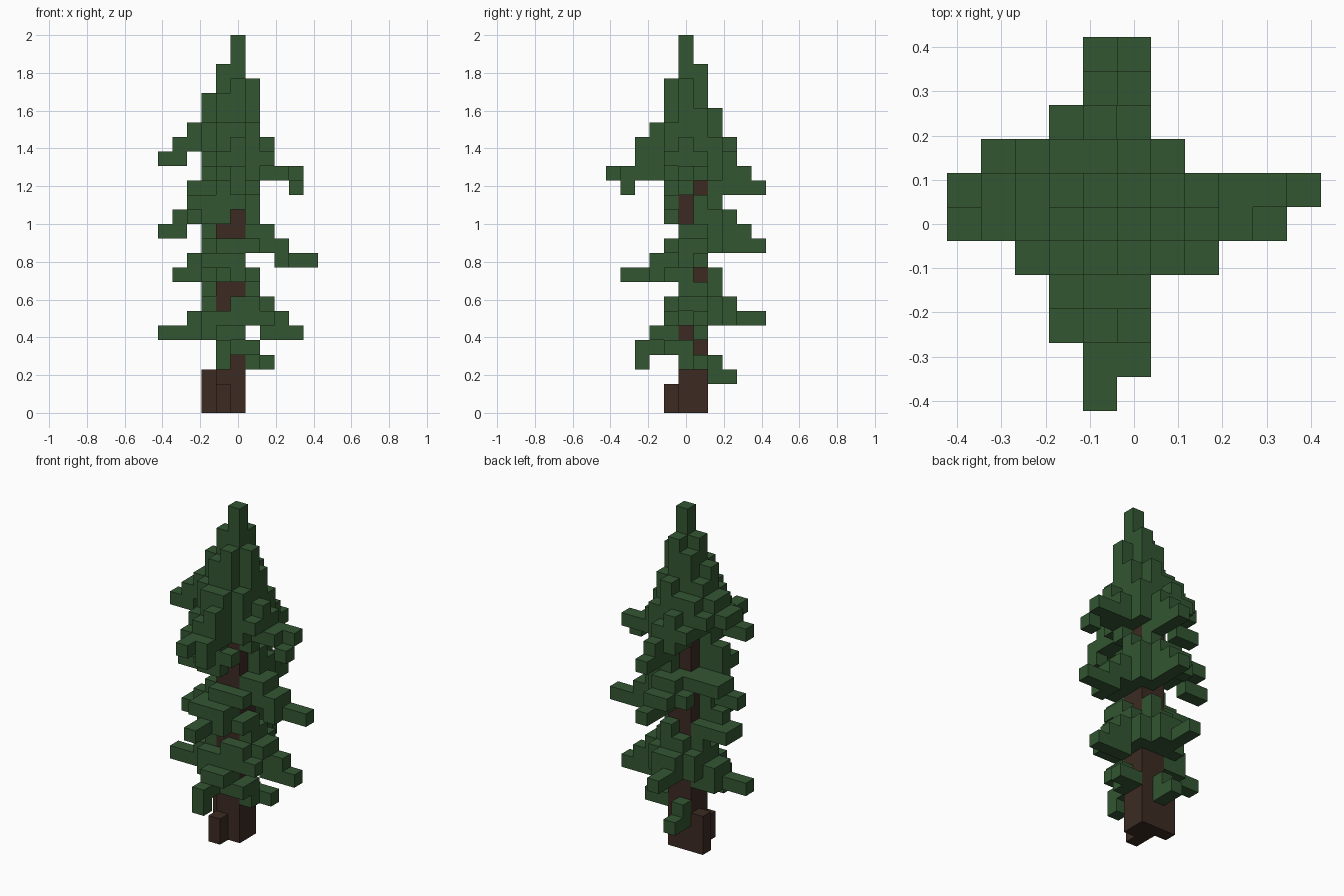
import bpy
import bmesh
from mathutils import Vector

default_cube = bpy.data.objects.get("Cube")
if default_cube:
    bpy.data.objects.remove(default_cube, do_unlink=True)

LAYERS = 26
BLOCK = 2 / LAYERS
MIDDLE = 5          # grid index of the block centred on the origin

# Lanes are the two block columns of the trunk that a bough can grow from.
LOW, HIGH, BOTH = (0,), (1,), (0, 1)
OUTER_LOW, OUTER_HIGH = (-1,), (2,)


def make_material(name, colour):
    material = bpy.data.materials.new(name)
    material.use_nodes = True
    material.diffuse_color = colour
    shader = material.node_tree.nodes["Principled BSDF"]
    shader.inputs["Base Color"].default_value = colour
    shader.inputs["Roughness"].default_value = 0.9
    return material


def column(x, y, bottom, top):
    """Blocks of one upright column, top layer included."""
    return {(x, y, z) for z in range(bottom, top + 1)}


def place(direction, distance, lane, layer):
    """Grid cell at a distance from the trunk in one of four directions."""
    return {
        "left": (5 + distance, 5 + lane, layer),
        "right": (4 - distance, 5 + lane, layer),
        "back": (4 + lane, 6 + distance, layer),
        "front": (4 + lane, 5 - distance, layer),
    }[direction]


def grow(direction, runs):
    """Cells of the horizontal runs (layer, first, last, lanes)."""
    return {
        place(direction, distance, lane, layer)
        for layer, first, last, lanes in runs
        for distance in range(first, last + 1)
        for lane in lanes
    }


def build_blocks(name, cells, others, material):
    """Mesh the outer faces of a set of grid cells."""
    bm = bmesh.new()
    corners = {}

    def vertex(point):
        key = tuple(round(value * 2) for value in point)
        if key not in corners:
            x, y, z = point
            corners[key] = bm.verts.new((
                (x - MIDDLE) * BLOCK, (y - MIDDLE) * BLOCK, (z + 0.5) * BLOCK))
        return corners[key]

    solid = cells | others
    for cell in sorted(cells):
        for axis in range(3):
            for sign in (-1, 1):
                normal = Vector((0, 0, 0))
                normal[axis] = sign
                if tuple(int(c + n) for c, n in zip(cell, normal)) in solid:
                    continue
                u = Vector((0, 0, 0))
                u[(axis + 1) % 3] = 1
                v = normal.cross(u)
                centre = Vector(cell) + normal / 2
                ring = [centre + (a * u + b * v) / 2
                        for a, b in ((-1, -1), (1, -1), (1, 1), (-1, 1))]
                bm.faces.new([vertex(point) for point in ring])
    mesh = bpy.data.meshes.new(name)
    bm.to_mesh(mesh)
    bm.free()
    mesh.materials.append(material)
    part = bpy.data.objects.new(name, mesh)
    bpy.context.collection.objects.link(part)
    return part


# Trunk with two root stubs
trunk = set()
for x in (4, 5):
    for y in (5, 6):
        trunk |= column(x, y, 0, 16)
trunk |= column(3, 6, 0, 2) | column(4, 4, 0, 1)

# Drooping boughs, tier by tier from the ground up
left_runs = [
    (3, 1, 1, BOTH), (3, 2, 2, HIGH), (4, 1, 1, LOW),
    (5, 2, 4, HIGH), (6, 1, 3, HIGH), (6, 1, 1, LOW), (7, 1, 2, BOTH),
    (8, 1, 1, BOTH), (9, 1, 1, LOW),
    (10, 3, 5, HIGH), (10, 3, 3, LOW), (11, 1, 3, BOTH), (12, 1, 2, BOTH),
    (13, 1, 1, HIGH), (14, 1, 1, HIGH), (15, 1, 1, LOW),
    (15, 4, 4, LOW), (16, 1, 3, LOW), (16, 1, 4, HIGH),
    (17, 1, 2, BOTH), (18, 1, 2, LOW), (18, 1, 1, HIGH),
    (19, 1, 1, BOTH), (20, 1, 1, BOTH), (21, 1, 1, LOW), (22, 1, 1, LOW),
    (17, 1, 2, OUTER_LOW), (6, 1, 2, OUTER_LOW),
]
right_runs = [
    (5, 1, 4, LOW), (5, 1, 2, HIGH), (6, 1, 2, BOTH), (7, 1, 1, BOTH),
    (8, 1, 1, HIGH), (9, 1, 3, BOTH), (10, 1, 2, LOW), (11, 1, 1, LOW),
    (12, 3, 4, HIGH), (13, 1, 3, HIGH), (13, 1, 2, LOW), (14, 1, 2, LOW),
    (15, 1, 2, LOW), (16, 1, 1, LOW),
    (17, 3, 4, LOW), (17, 1, 1, BOTH), (18, 1, 3, BOTH), (19, 1, 2, BOTH),
    (20, 1, 1, BOTH), (21, 1, 1, LOW),
    (13, 2, 3, OUTER_HIGH), (18, 2, 2, OUTER_HIGH), (14, 2, 2, OUTER_LOW),
]
back_runs = [
    (2, 1, 2, LOW), (3, 1, 1, LOW),
    (6, 1, 4, LOW), (6, 1, 2, HIGH), (7, 1, 2, BOTH), (8, 1, 1, BOTH),
    (9, 1, 1, HIGH), (11, 1, 4, HIGH), (12, 1, 3, BOTH),
    (13, 1, 2, BOTH), (14, 1, 1, HIGH),
    (15, 1, 4, HIGH), (16, 1, 3, HIGH), (16, 1, 2, LOW), (17, 1, 2, BOTH),
    (18, 1, 2, LOW), (18, 1, 1, HIGH), (19, 1, 1, BOTH), (20, 1, 1, HIGH),
    (17, 2, 2, OUTER_LOW), (12, 2, 2, OUTER_LOW),
]
front_runs = [
    (3, 3, 3, LOW), (4, 1, 3, LOW), (4, 1, 1, HIGH), (5, 1, 2, BOTH),
    (6, 1, 1, BOTH), (7, 1, 1, HIGH),
    (9, 1, 4, LOW), (9, 1, 2, HIGH), (10, 1, 2, BOTH), (11, 1, 1, BOTH),
    (13, 1, 1, LOW), (14, 1, 1, BOTH), (15, 1, 1, LOW),
    (15, 4, 4, HIGH), (16, 1, 5, LOW), (16, 1, 4, HIGH),
    (17, 1, 3, BOTH), (18, 1, 2, LOW), (18, 1, 3, HIGH), (19, 1, 2, BOTH),
    (20, 1, 1, BOTH), (21, 1, 1, BOTH), (22, 1, 1, HIGH),
    (17, 2, 2, OUTER_LOW), (16, 2, 3, OUTER_LOW), (10, 2, 2, OUTER_LOW),
]
boughs = {
    "left": grow("left", left_runs),
    "right": grow("right", right_runs),
    "back": grow("back", back_runs),
    "front": grow("front", front_runs),
}
needles = set().union(*boughs.values())

# Fill the inner corners where two neighbouring boughs meet in a fuller layer
for layer in range(LAYERS):
    for side, x, inner_x in (("left", 6, 5), ("right", 3, 4)):
        for end, y, inner_y in (("front", 4, 5), ("back", 7, 6)):
            beside = (x, inner_y, layer) in needles
            across = (inner_x, y, layer) in needles
            size = sum(cell[2] == layer for cell in boughs[side] | boughs[end])
            if beside and across and size > 4:
                needles.add((x, y, layer))

# Crown above the trunk, narrowing to a single spire
for x in (4, 5):
    for y in (5, 6):
        needles |= column(x, y, 17, 22)
needles |= column(4, 5, 23, 23) | column(5, 6, 23, 23)
needles |= column(5, 5, 23, LAYERS - 1)
needles -= trunk

bark = make_material("dark brown bark", (0.045, 0.024, 0.016, 1))
green = make_material("dark green needles", (0.033, 0.093, 0.032, 1))
build_blocks("trunk", trunk, needles, bark)
build_blocks("needle_boughs", needles, trunk, green)
